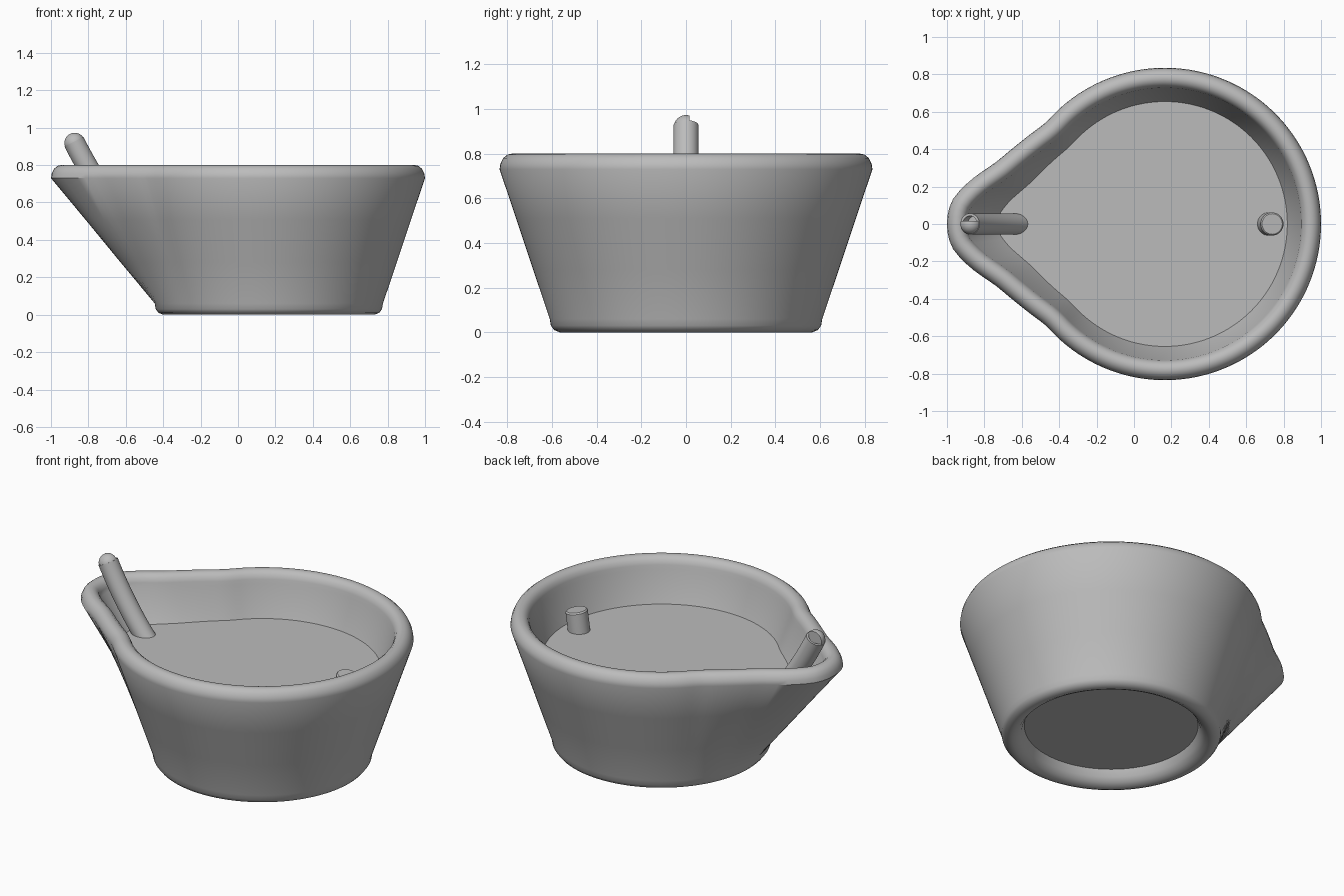
import bpy, bmesh, math
from math import sin, cos, pi, radians
from mathutils import Vector

if "Cube" in bpy.data.objects:
    bpy.data.objects.remove(bpy.data.objects["Cube"], do_unlink=True)

CENTRE, SIDES = 0.165, 160
BASE_R, TOP_R = 0.61, 0.835

clay = bpy.data.materials.new("plain grey")
clay.use_nodes = True
clay.diffuse_color = (0.5, 0.5, 0.5, 1)
clay.node_tree.nodes["Principled BSDF"].inputs["Base Color"].default_value = (0.5, 0.5, 0.5, 1)


def finish(name, bm):
    bmesh.ops.recalc_face_normals(bm, faces=bm.faces)
    mesh = bpy.data.meshes.new(name)
    bm.to_mesh(mesh)
    bm.free()
    obj = bpy.data.objects.new(name, mesh)
    bpy.context.collection.objects.link(obj)
    mesh.materials.append(clay)
    bpy.ops.object.select_all(action='DESELECT')
    obj.select_set(True)
    bpy.context.view_layer.objects.active = obj
    bpy.ops.object.shade_smooth_by_angle(angle=radians(35))
    return obj


def loft(name, rings):
    """Skin a list of equal closed rings and cap both ends."""
    bm = bmesh.new()
    loops = [[bm.verts.new(p) for p in ring] for ring in rings]
    for a, b in zip(loops, loops[1:]):
        for i in range(len(a)):
            j = (i + 1) % len(a)
            bm.faces.new((a[i], a[j], b[j], b[i]))
    bm.faces.new(loops[0])
    bm.faces.new(loops[-1])
    return finish(name, bm)


# Rim outline: a round bowl drawn out into a pouring spout at -x
SPOUT = [(-1, 0), (-0.975, 0.12), (-0.9, 0.21), (-0.72, 0.345),
         (-0.5, 0.52), (-0.4, 0.615)]
polar = [(math.atan2(y, CENTRE - x), math.hypot(y, CENTRE - x)) for x, y in SPOUT]
polar += [(1.1, TOP_R), (pi, TOP_R)]


def rim_radius(angle):
    """Smooth cubic through the polar outline; angle is measured from the spout."""
    def slope(k):
        if k == 0 or k >= len(polar) - 3:
            return 0
        (a0, r0), (a1, r1) = polar[k - 1], polar[k + 1]
        return (r1 - r0) / (a1 - a0)
    for k in range(len(polar) - 1):
        (a0, r0), (a1, r1) = polar[k], polar[k + 1]
        if angle <= a1 + 1e-6:
            h = a1 - a0
            s = (angle - a0) / h
            return (r0 * (1 + 2 * s) * (1 - s) ** 2 + r1 * s * s * (3 - 2 * s)
                    + h * slope(k) * s * (1 - s) ** 2 - h * slope(k + 1) * s * s * (1 - s))
    return TOP_R


def section(flare, inset, z):
    """Ring between the round base (flare 0) and the rim outline (flare 1), moved inward."""
    pts = []
    for i in range(SIDES):
        a = 2 * pi * i / SIDES
        r = BASE_R + flare * (rim_radius(min(a, 2 * pi - a)) - BASE_R)
        pts.append(Vector((CENTRE - r * cos(a), -r * sin(a), z)))
    ring = []
    for i, p in enumerate(pts):
        t = (pts[(i + 1) % SIDES] - pts[i - 1]).normalized()
        ring.append(p + Vector((-t.y, t.x, 0)) * inset)
    return ring


# Bowl: recessed underside, foot, flared wall, rolled rim, inner wall, floor
PROFILE = [(0, 0.13, 0.08), (0, 0.115, 0.04), (0, 0.095, 0.015), (0, 0.065, 0),
           (0, 0.045, 0), (0, 0.02, 0.01), (0, 0.005, 0.03), (0, 0, 0.06),
           (0.33, 0, 0.28), (0.67, 0, 0.51), (1, 0, 0.73),
           (1, 0.004, 0.755), (1, 0.016, 0.78), (1, 0.036, 0.796), (1, 0.056, 0.8),
           (1, 0.076, 0.796), (1, 0.095, 0.78), (1, 0.106, 0.755), (1, 0.11, 0.73),
           (0.71, 0.115, 0.55)]
loft("bowl", [section(*row) for row in PROFILE])


def tube_ring(centre, direction, radius, sides=32):
    side = Vector((0, 1, 0))
    up = side.cross(Vector(direction).normalized())
    return [Vector(centre) + radius * (cos(2 * pi * k / sides) * side
            + sin(2 * pi * k / sides) * up) for k in range(sides)]


# Curved hollow spout tube, resting in the spout
ctrl = [Vector(p) for p in ((-0.6, 0, 0.5), (-0.76, 0, 0.69), (-0.877, 0, 0.925))]
rings = []
STEPS = 12
for n in range(STEPS + 1):
    s = n / STEPS
    point = ctrl[0] * (1 - s) ** 2 + ctrl[1] * 2 * s * (1 - s) + ctrl[2] * s * s
    heading = (ctrl[1] - ctrl[0]) * (1 - s) + (ctrl[2] - ctrl[1]) * s
    rings.append(tube_ring(point, heading, 0.057))
tip, axis = ctrl[2], (ctrl[2] - ctrl[1]).normalized()
rings += [tube_ring(tip, axis, 0.043), tube_ring(tip - axis * 0.06, axis, 0.043)]
loft("tube", rings)

# Half dome closing the front half of the tube end
bm = bmesh.new()
bmesh.ops.create_uvsphere(bm, u_segments=32, v_segments=16, radius=0.055)
bmesh.ops.translate(bm, verts=bm.verts, vec=tip - axis * 0.008)
cut = bmesh.ops.bisect_plane(bm, geom=bm.verts[:] + bm.edges[:] + bm.faces[:],
                             plane_co=(0, 0.015, 0), plane_no=(0, 1, 0), clear_outer=True)
bmesh.ops.holes_fill(bm, edges=[e for e in bm.edges if e.is_boundary])
finish("tube_cap", bm)

# Short leaning peg opposite the spout
lean = (0.025, 0, 0.15)
loft("peg", [tube_ring((0.718, 0, 0.52), lean, 0.062),
             tube_ring((0.738, 0, 0.66), lean, 0.062),
             tube_ring((0.739, 0, 0.668), lean, 0.055)])
